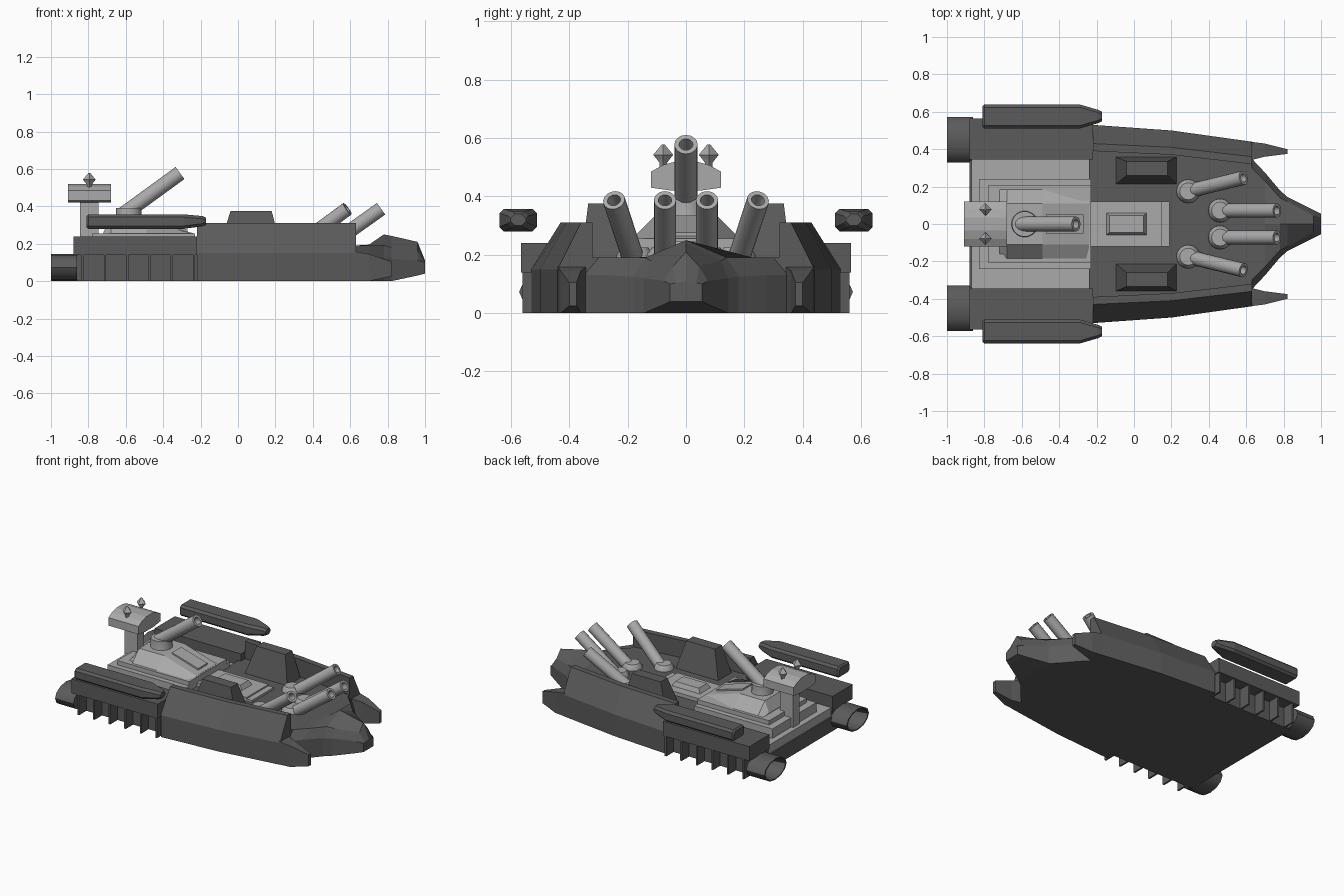
import bpy, bmesh, math
from mathutils import Vector

if "Cube" in bpy.data.objects:
    bpy.data.objects.remove(bpy.data.objects["Cube"])


def material(name, v):
    m = bpy.data.materials.new(name)
    m.diffuse_color = (v, v, v, 1)
    m.use_nodes = True
    m.node_tree.nodes["Principled BSDF"].inputs["Base Color"].default_value = m.diffuse_color
    return m


DARK = material("dark hull grey", 0.105)
LIGHT = material("light metal grey", 0.40)


def finish(name, bm, mat, smooth=False):
    bmesh.ops.recalc_face_normals(bm, faces=bm.faces)
    me = bpy.data.meshes.new(name)
    bm.to_mesh(me)
    bm.free()
    me.materials.append(mat)
    ob = bpy.data.objects.new(name, me)
    bpy.context.collection.objects.link(ob)
    if smooth:
        bpy.context.view_layer.objects.active = ob
        ob.select_set(True)
        bpy.ops.object.shade_smooth_by_angle(angle=math.radians(35))
        ob.select_set(False)
    return ob


def loft(name, rings, mat, closed=False, smooth=False):
    """Skin matching rings of 3D points; closed joins last ring to first."""
    bm = bmesh.new()
    vs = [[bm.verts.new(p) for p in r] for r in rings]
    n = len(vs[0])
    for a, b in zip(vs, vs[1:] + (vs[:1] if closed else [])):
        for i in range(n):
            j = (i + 1) % n
            bm.faces.new((a[i], a[j], b[j], b[i]))
    if not closed:
        bm.faces.new(vs[0])
        bm.faces.new(vs[-1])
    return finish(name, bm, mat, smooth)


def rect(x0, x1, y0, y1, z):
    return [(x0, y0, z), (x1, y0, z), (x1, y1, z), (x0, y1, z)]


def frustum(name, bottom, z0, top, z1, mat):
    return loft(name, [rect(*bottom, z0), rect(*top, z1)], mat)


def box(name, x0, x1, y0, y1, z0, z1, mat):
    return frustum(name, (x0, x1, y0, y1), z0, (x0, x1, y0, y1), z1, mat)


def tube(name, a, b, r, mat, stations, n=16, squash=1.0):
    """Turned shape along a-b; stations are (fraction, radius factor)."""
    a, b = Vector(a), Vector(b)
    q = (b - a).to_track_quat('Z', 'Y')
    rings = []
    for t, f in stations:
        c = a.lerp(b, t)
        ring = [q @ Vector((math.cos(2 * math.pi * i / n), math.sin(2 * math.pi * i / n), 0)) * r * f
                for i in range(n)]
        rings.append([c + Vector((p.x, p.y, p.z * squash)) for p in ring])
    return loft(name, rings, mat, smooth=True)


BARREL = [(0, 1), (1, 1), (1, 0.6), (0.8, 0.6)]

# central hull and rear floor
loft("main_deck", [[(x, -y, 0), (x, y, 0), (x, y, 0.19), (x, -y, 0.19)]
                   for x, y in ((-0.24, 0.42), (0.2, 0.39), (0.63, 0.34))], DARK)
box("rear_floor", -0.88, -0.22, -0.47, 0.47, 0, 0.10, DARK)


# bow with raised ridge
def bow_ring(x, w, z0, z1, w2, z2, zc):
    return [(x, -w, z0), (x, w, z0), (x, w, z1), (x, w2, z2), (x, 0, zc), (x, -w2, z2), (x, -w, z1)]


loft("bow", [bow_ring(0.62, 0.36, 0, 0.13, 0.31, 0.19, 0.19),
             bow_ring(0.70, 0.275, 0, 0.13, 0.23, 0.19, 0.195),
             bow_ring(0.78, 0.18, 0, 0.125, 0.14, 0.19, 0.25),
             bow_ring(0.82, 0.145, 0, 0.12, 0.12, 0.18, 0.242),
             bow_ring(0.96, 0.075, 0.03, 0.11, 0.045, 0.16, 0.21),
             bow_ring(1.0, 0.055, 0.04, 0.10, 0.035, 0.103, 0.11)], DARK)

for s, side in ((1, "left"), (-1, "right")):
    # armoured side wall with sloped upper plate, and its front prong
    loft(side + "_side_wall",
         [[(x, s * yo, 0), (x, s * yo, 0.15), (x, s * yt, 0.31),
           (x, s * (yt - 0.04), 0.31), (x, s * (yt - 0.04), 0.0)]
          for x, yo, yt in ((-0.22, 0.53, 0.43), (0.2, 0.50, 0.41), (0.63, 0.44, 0.36))], DARK)
    loft(side + "_prong",
         [[(x, s * y0, z0), (x, s * y1, z0), (x, s * y1, z1), (x, s * y0, z1)]
          for x, y0, y1, z0, z1 in ((0.62, 0.34, 0.44, 0, 0.16), (0.70, 0.36, 0.43, 0, 0.145),
                                    (0.82, 0.375, 0.40, 0.025, 0.105))], DARK)
    # block housing against inner wall
    a, b = sorted((s * 0.21, s * 0.36))
    c, d = sorted((s * 0.26, s * 0.335))
    frustum(side + "_wall_housing", (-0.10, 0.23, a, b), 0.18, (-0.04, 0.18, c, d), 0.375, DARK)
    # engine block: core, overhanging top, cooling fins
    a, b = sorted((s * 0.345, s * 0.48))
    box(side + "_engine_core", -0.875, -0.22, a, b, 0, 0.20, DARK)
    a, b = sorted((s * 0.345, s * 0.565))
    box(side + "_engine_top", -0.88, -0.22, a, b, 0.14, 0.24, DARK)
    a, b = sorted((s * 0.46, s * 0.56))
    for i in range(6):
        x = -0.83 + i * 0.119
        box(side + "_engine_fin", x - 0.006, x + 0.006, a, b, 0, 0.15, DARK)
    # flattened exhaust nozzle
    tube(side + "_nozzle", (-0.86, s * 0.45, 0.073), (-1.0, s * 0.45, 0.073), 0.122, DARK,
         [(0, 1), (1, 1), (1, 0.9), (0.25, 0.75)], 12, 0.6)
    # floating side pod with chamfered section and tapered nose
    def pod_ring(x, w, z0, z1, c=0.015):
        return [(x, s * 0.575 + u, z) for u, z in
                ((-w + c, z0), (w - c, z0), (w, z0 + c), (w, z1 - c),
                 (w - c, z1), (-w + c, z1), (-w, z1 - c), (-w, z0 + c))]
    loft(side + "_side_pod", [pod_ring(-0.81, 0.055, 0.288, 0.348), pod_ring(-0.80, 0.064, 0.28, 0.357),
                              pod_ring(-0.29, 0.064, 0.28, 0.357), pod_ring(-0.19, 0.035, 0.293, 0.348),
                              pod_ring(-0.172, 0.026, 0.30, 0.34)], DARK)
    # deck cannons on domed mounts
    for kind, p, q in (("inner", (0.46, 0.072, 0.17), (0.765, 0.072, 0.387)),
                       ("outer", (0.29, 0.175, 0.17), (0.585, 0.247, 0.387))):
        p, q = (p[0], s * p[1], p[2]), (q[0], s * q[1], q[2])
        tube(f"{side}_{kind}_cannon", p, q, 0.038, LIGHT, BARREL)
        tube(f"{side}_{kind}_cannon_mount", (p[0], p[1], 0.18), (p[0], p[1], 0.225), 0.065, LIGHT,
             [(0, 1), (0.5, 0.95), (1, 0.7)])
    # faceted sensor on the bridge
    tube(side + "_sensor", (-0.795, s * 0.078, 0.49), (-0.795, s * 0.078, 0.578), 0.034, LIGHT,
         [(0, 0.35), (0.3, 0.4), (0.6, 1), (1, 0.15)], 4)

# light rear deck in tiers
box("rear_deck_slab", -0.87, -0.23, -0.345, 0.345, 0.09, 0.16, LIGHT)
box("rear_deck_tier", -0.83, -0.23, -0.24, 0.24, 0.15, 0.225, LIGHT)
box("rear_deck_step", -0.78, -0.23, -0.205, 0.205, 0.22, 0.255, LIGHT)


# sloped turret housing, with raised ramp panels
def house_ring(x, w, w2, z):
    return [(x, -w, 0.25), (x, w, 0.25), (x, w2, z), (x, -w2, z)]


loft("turret_housing", [house_ring(-0.72, 0.19, 0.12, 0.262), house_ring(-0.68, 0.19, 0.11, 0.33),
                        house_ring(-0.49, 0.19, 0.11, 0.33), house_ring(-0.24, 0.19, 0.11, 0.256)], LIGHT)
loft("ramp_panel", [[(x, -0.05, z - 0.03), (x, 0.05, z - 0.03), (x, 0.05, z), (x, -0.05, z)]
                    for x, z in ((-0.47, 0.334), (-0.27, 0.276))], LIGHT)
tube("turret_base", (-0.585, 0, 0.31), (-0.585, 0, 0.39), 0.068, LIGHT, [(0, 1.1), (0.4, 1), (1, 1)], 20)
tube("turret_cannon", (-0.61, 0, 0.36), (-0.31, 0, 0.578), 0.04, LIGHT, BARREL)

# bridge on its post, with arched roof
box("bridge_post", -0.845, -0.745, -0.035, 0.035, 0.15, 0.44, LIGHT)
arch = [(-0.12, 0.43), (-0.05, 0.42), (0.05, 0.42), (0.12, 0.43),
        (0.12, 0.485), (0.08, 0.507), (0.035, 0.52), (-0.035, 0.52), (-0.08, 0.507), (-0.12, 0.485)]
loft("bridge", [[(x, y, z) for y, z in arch] for x in (-0.908, -0.678)], LIGHT)

# light panels on the main deck
box("deck_panel", -0.23, 0.15, -0.12, 0.12, 0.18, 0.215, LIGHT)
box("deck_panel_front", 0.14, 0.19, -0.12, 0.12, 0.18, 0.205, LIGHT)
frustum("deck_hatch", (-0.15, 0.07, -0.06, 0.06), 0.21, (-0.13, 0.05, -0.045, 0.045), 0.245, LIGHT)
